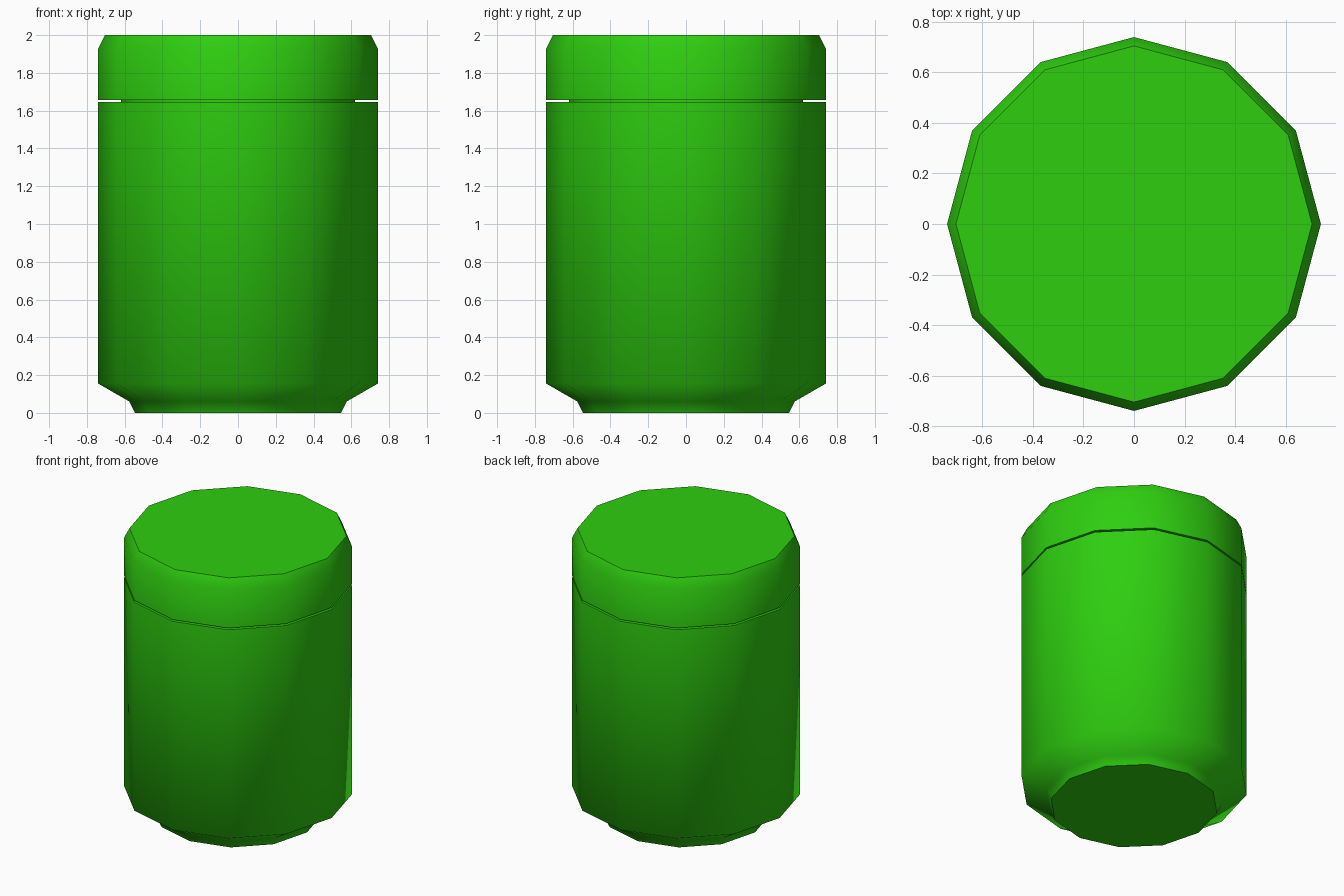
import bpy
import bmesh
from math import cos, sin, tau

cube = bpy.data.objects.get("Cube")
if cube:
    bpy.data.objects.remove(cube, do_unlink=True)

SIDES = 12

green = bpy.data.materials.new("bright green")
green.use_nodes = True
colour = (0.028, 0.62, 0.005, 1)
green.diffuse_color = colour
green.node_tree.nodes["Principled BSDF"].inputs["Base Color"].default_value = colour


def lathe(name, profile):
    """Turn a (radius, height) profile into a closed solid; level faces stay flat."""
    bm = bmesh.new()
    rings = [[bm.verts.new((r * cos(tau * i / SIDES), r * sin(tau * i / SIDES), z))
              for i in range(SIDES)] for r, z in profile]
    for low, high in zip(rings, rings[1:]):
        for i in range(SIDES):
            j = (i + 1) % SIDES
            bm.faces.new((low[i], low[j], high[j], high[i]))
    bm.faces.new(reversed(rings[0]))
    bm.faces.new(rings[-1])
    bm.normal_update()
    for face in bm.faces:
        face.smooth = abs(face.normal.z) < 0.99
    mesh = bpy.data.meshes.new(name)
    bm.to_mesh(mesh)
    bm.free()
    mesh.materials.append(green)
    obj = bpy.data.objects.new(name, mesh)
    bpy.context.collection.objects.link(obj)
    return obj


# Container with stepped foot, sloped shoulder and a recessed neck
lathe("container_body", [(0.545, 0), (0.575, 0.06), (0.74, 0.155),
                         (0.74, 1.645), (0.62, 1.645), (0.62, 1.66)])

# Lid with chamfered rim, separated from the body by a thin seam
lathe("lid", [(0.74, 1.657), (0.74, 1.93), (0.705, 2)])
